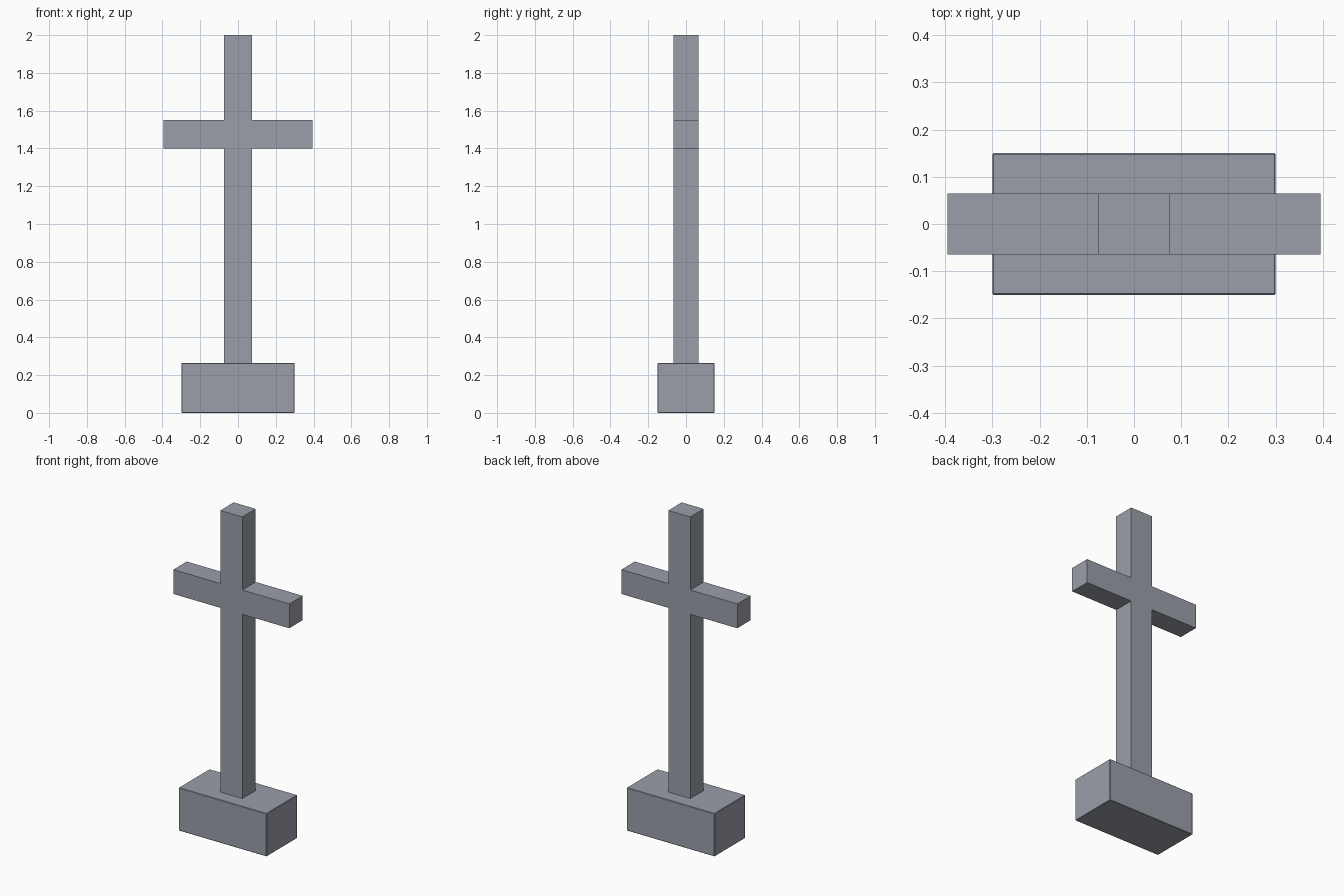
import bpy
import bmesh

default = bpy.data.objects.get("Cube")
if default:
    bpy.data.objects.remove(default, do_unlink=True)

# Single stone colour
stone = bpy.data.materials.new("grey_stone")
stone.use_nodes = True
colour = (0.33, 0.345, 0.40, 1)
stone.diffuse_color = colour
stone.node_tree.nodes["Principled BSDF"].inputs["Base Color"].default_value = colour


def extruded(name, profile, depth):
    """Extrude a front (x, z) outline along y, centred on y = 0."""
    bm = bmesh.new()
    face = bm.faces.new([bm.verts.new((x, -depth / 2, z)) for x, z in profile])
    result = bmesh.ops.extrude_face_region(bm, geom=[face])
    verts = [g for g in result["geom"] if isinstance(g, bmesh.types.BMVert)]
    bmesh.ops.translate(bm, verts=verts, vec=(0, depth, 0))
    bmesh.ops.recalc_face_normals(bm, faces=bm.faces)
    mesh = bpy.data.meshes.new(name)
    bm.to_mesh(mesh)
    bm.free()
    mesh.materials.append(stone)
    obj = bpy.data.objects.new(name, mesh)
    bpy.context.collection.objects.link(obj)
    return obj


def mirrored(half):
    """Complete a right-hand outline with its reflection in x."""
    return half + [(-x, z) for x, z in reversed(half)]


# Rectangular plinth with very slightly eased edges
plinth = extruded("plinth", mirrored([(0.3, 0), (0.3, 0.265)]), 0.3)
bevel = plinth.modifiers.new("eased_edges", "BEVEL")
bevel.width = 0.003
bevel.segments = 1

# Upright and crossbar as one flush piece
post, arm = 0.075, 0.395
half = [(post, 0.26), (post, 1.4), (arm, 1.4), (arm, 1.55), (post, 1.55), (post, 2)]
extruded("cross", mirrored(half), 0.13)
